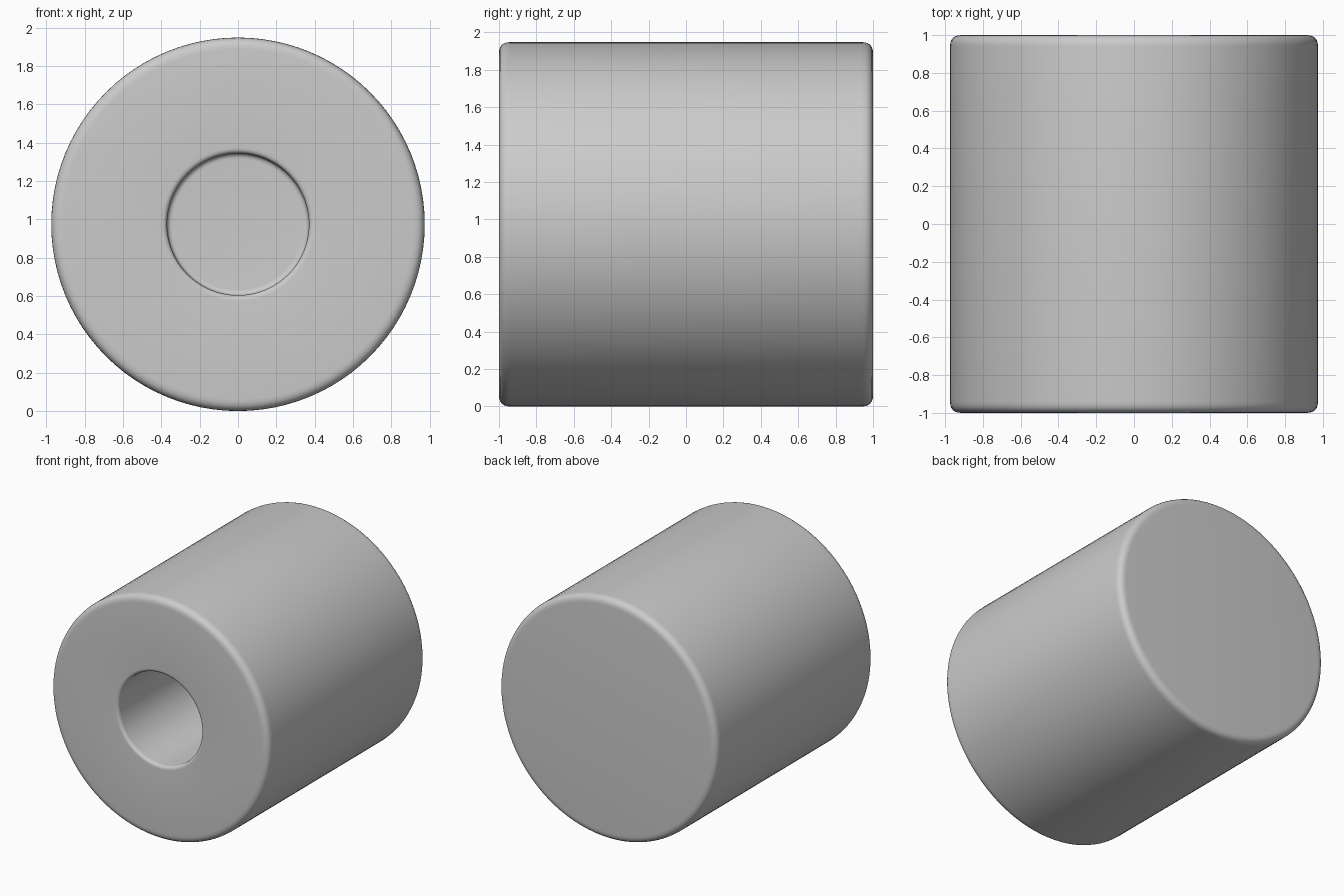
import bpy, bmesh, math
from mathutils import Vector, Matrix

if "Cube" in bpy.data.objects:
    bpy.data.objects.remove(bpy.data.objects["Cube"])

R, HOLE, DEPTH = 0.974, 0.37, 1.5
SEGMENTS = 96

# Cross-section corners: (radius, y, rounding size)
corners = [(R, 1.0, 0.06), (R, -1.0, 0.06), (HOLE, -1.0, 0.03), (HOLE, -1.0 + DEPTH, 0.03)]
start, end = Vector((0, 1.0)), Vector((0, -1.0 + DEPTH))


def rounded_profile(steps=6):
    """Replace each corner with a small curve."""
    pts = [start] + [Vector(c[:2]) for c in corners] + [end]
    out = [start]
    for i, (_, _, size) in enumerate(corners, 1):
        p = pts[i]
        a = p + (pts[i - 1] - p).normalized() * size
        b = p + (pts[i + 1] - p).normalized() * size
        for s in range(steps + 1):
            t = s / steps
            out.append(a * (1 - t) ** 2 + p * 2 * t * (1 - t) + b * t ** 2)
    return out + [end]


# Cylinder body with a blind hole, turned around the y axis
bm = bmesh.new()
verts = [bm.verts.new((p.x, p.y, 0)) for p in rounded_profile()]
edges = [bm.edges.new(pair) for pair in zip(verts, verts[1:])]
bmesh.ops.spin(bm, geom=verts + edges, cent=(0, 0, 0), axis=(0, 1, 0),
               angle=math.tau, steps=SEGMENTS, use_duplicate=False)
bmesh.ops.remove_doubles(bm, verts=bm.verts, dist=1e-5)
bmesh.ops.recalc_face_normals(bm, faces=bm.faces)
bmesh.ops.transform(bm, matrix=Matrix.Translation((0, 0, R)), verts=bm.verts)

mesh = bpy.data.meshes.new("bored_cylinder")
bm.to_mesh(mesh)
bm.free()
body = bpy.data.objects.new("bored_cylinder", mesh)
bpy.context.collection.objects.link(body)

# Smooth shading
bpy.context.view_layer.objects.active = body
body.select_set(True)
bpy.ops.object.shade_smooth_by_angle(angle=math.radians(30))
